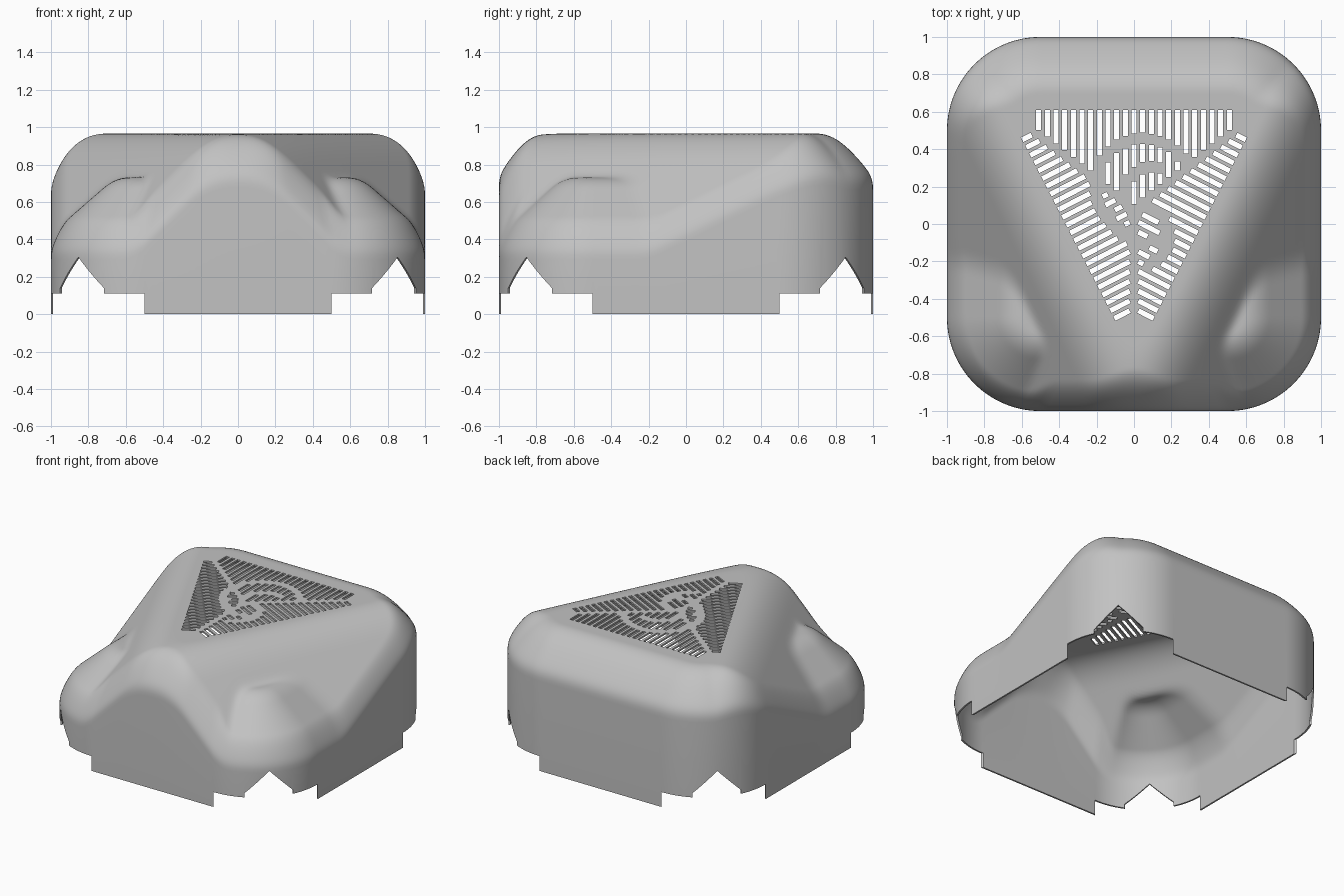
import bpy, bmesh, math
from mathutils import Vector

if "Cube" in bpy.data.objects:
    bpy.data.objects.remove(bpy.data.objects["Cube"], do_unlink=True)

TOP, CORNER, FILLET, THICK = 0.965, 0.5, 0.3, 0.012

grey = bpy.data.materials.new("plain grey")
grey.use_nodes = True
grey.diffuse_color = (0.54, 0.54, 0.54, 1)
grey.node_tree.nodes["Principled BSDF"].inputs["Base Color"].default_value = (0.54, 0.54, 0.54, 1)


def make_object(name, bm):
    bmesh.ops.recalc_face_normals(bm, faces=bm.faces)
    mesh = bpy.data.meshes.new(name)
    bm.to_mesh(mesh)
    bm.free()
    mesh.materials.append(grey)
    obj = bpy.data.objects.new(name, mesh)
    bpy.context.collection.objects.link(obj)
    return obj


def prism(bm, near, far):
    """Closed solid between two matching outlines."""
    a = [bm.verts.new(p) for p in near]
    b = [bm.verts.new(p) for p in far]
    bm.faces.new(a)
    bm.faces.new(b[::-1])
    for i in range(len(a)):
        j = (i + 1) % len(a)
        bm.faces.new((a[j], a[i], b[i], b[j]))


def smooth_min(a, b, k):
    h = max(k - abs(a - b), 0) / k
    return min(a, b) - h * h * k / 4


def inset(x, y):
    """Distance inward from the rounded-square wall."""
    qx, qy = abs(x) - 1 + CORNER, abs(y) - 1 + CORNER
    return CORNER - math.hypot(max(qx, 0), max(qy, 0)) - min(max(qx, qy), 0)


def roof(x, y):
    """Flat triangular top, two sloping flanks and the raised front corners."""
    flank = 1.54 - 1.02 * math.hypot(x, 0.1) + 0.49 * y
    main = smooth_min(TOP, flank, 0.15)
    boss = smooth_min(0.73, 0.43 + 0.87 * inset(x, y), 0.06)
    return -smooth_min(-main, -boss, 0.03) if y < 0.2 else main


def outline():
    """Rounded square as (point, inward normal), counter-clockwise."""
    pts = []
    for quarter in range(4):
        turn = quarter * math.pi / 2
        c, s = math.cos(turn), math.sin(turn)
        side = [((1, -0.5 + i / 30), 0) for i in range(30)]
        for i in range(28):
            a = math.pi / 2 * i / 28
            side.append(((0.5 + CORNER * math.cos(a), 0.5 + CORNER * math.sin(a)), a))
        for (x, y), a in side:
            pts.append((Vector((x * c - y * s, x * s + y * c)),
                        Vector((-math.cos(a + turn), -math.sin(a + turn)))))
    return pts


def build_shell():
    bm = bmesh.new()
    rows = 70
    columns = []
    for p, n in outline():
        q = p + n * 0.12
        m = min(max((roof(*q) - roof(*p)) / 0.12, 0), 1.2)
        sec = math.hypot(1, m)
        reach = FILLET * (1 - m / sec)
        col = []
        for i in range(rows):
            t = 0.93 * (i / (rows - 1)) ** 1.6
            x, y = p * (1 - t)
            d = max(inset(x, y), 0)
            z = roof(x, y)
            if d < reach:
                # Round edge, slightly flattened towards a bevel
                z -= m * (d - FILLET) + FILLET * sec - math.sqrt(FILLET ** 2 - (FILLET - d) ** 2)
                z -= 0.13 * reach * math.sin(math.pi * math.sqrt(d / reach)) ** 2
            col.append((x, y, z))
        columns.append([bm.verts.new((p.x, p.y, 0))] + [bm.verts.new(v) for v in col])
    for i, a in enumerate(columns):
        b = columns[(i + 1) % len(columns)]
        for j in range(rows):
            bm.faces.new((a[j], b[j], b[j + 1], a[j + 1]))
    bm.faces.new([c[-1] for c in columns])
    return make_object("vented_cover", bm)


# Curved ribs left standing across the vents: centre x, y, radius, start, end degrees
RIBS = [(0.05, 0.2, 0.26, 25, 250), (0.1, 0.16, 0.15, 70, 235),
        (0.04, -0.07, 0.15, -85, 95), (0.06, 0.1, 0.2, 180, 300)]


def on_rib(p):
    for x, y, r, start, end in RIBS:
        v = p - Vector((x, y))
        angle = (math.degrees(math.atan2(v.y, v.x)) - start) % 360
        if abs(v.length - r) < 0.03 and angle < end - start:
            return True
    return False


def build_vent_cutter():
    bm = bmesh.new()
    left, right, front = Vector((-0.68, 0.61)), Vector((0.68, 0.61)), Vector((0, -0.71))
    centre = Vector((0, 0.08))

    def slot(start, end, along):
        w = along * 0.0135
        ring = [start - w, start + w, end + w, end - w]
        prism(bm, [(*p, TOP - 0.06) for p in ring], [(*p, TOP + 0.05) for p in ring])

    for a, b, trim_a, trim_b, count in ((left, right, 0.17, 0.17, 23),
                                        (front, left, 0.23, 0.18, 24),
                                        (right, front, 0.18, 0.23, 24)):
        along = (b - a).normalized()
        inward = Vector((-along.y, along.x))
        if inward.dot(centre - a) < 0:
            inward = -inward
        span = (b - a).length
        foot, height = (centre - a).dot(along), (centre - a).dot(inward)
        for i in range(count):
            u = trim_a + (span - trim_a - trim_b) * i / (count - 1)
            depth = height * min(u / foot, (span - u) / (span - foot)) - 0.026
            base, steps = a + along * u, max(2, int(depth / 0.006))
            begin = None
            for k in range(steps + 1):
                p = base + inward * depth * k / steps
                solid = on_rib(p) or k == steps
                if not solid and begin is None:
                    begin = p
                elif solid and begin is not None:
                    if (p - begin).length > 0.02:
                        slot(begin, p, along)
                    begin = None
    return make_object("vent_cutter", bm)


def build_corner_cutter():
    """Raised lower edge with a pointed notch at each corner."""
    bm = bmesh.new()
    half = [(0.3536, -0.1), (0.3536, 0.11), (0.165, 0.11), (0.165, 0.14)]
    profile = half + [(0, 0.305)] + [(-s, z) for s, z in reversed(half)]
    for quarter in range(4):
        a = math.pi / 4 + quarter * math.pi / 2
        out, side = Vector((math.cos(a), math.sin(a), 0)), Vector((-math.sin(a), math.cos(a), 0))
        rings = [[out * r + side * s + Vector((0, 0, z)) for s, z in profile] for r in (0.9, 1.5)]
        prism(bm, *rings)
    return make_object("corner_cutter", bm)


cover = build_shell()
cutters = [build_vent_cutter(), build_corner_cutter()]
bpy.ops.object.select_all(action='DESELECT')
bpy.context.view_layer.objects.active = cover
cover.select_set(True)

# Thin wall, then vents and notched lower edge
solid = cover.modifiers.new("wall", 'SOLIDIFY')
solid.thickness, solid.offset = THICK, -1
bpy.ops.object.modifier_apply(modifier=solid.name)
for cutter in cutters:
    cutter.hide_render = True
    cut = cover.modifiers.new("cut", 'BOOLEAN')
    cut.operation, cut.object, cut.solver = 'DIFFERENCE', cutter, 'MANIFOLD'
    bpy.ops.object.modifier_apply(modifier=cut.name)
    bpy.data.objects.remove(cutter, do_unlink=True)
bpy.ops.object.shade_smooth_by_angle(angle=math.radians(35))
